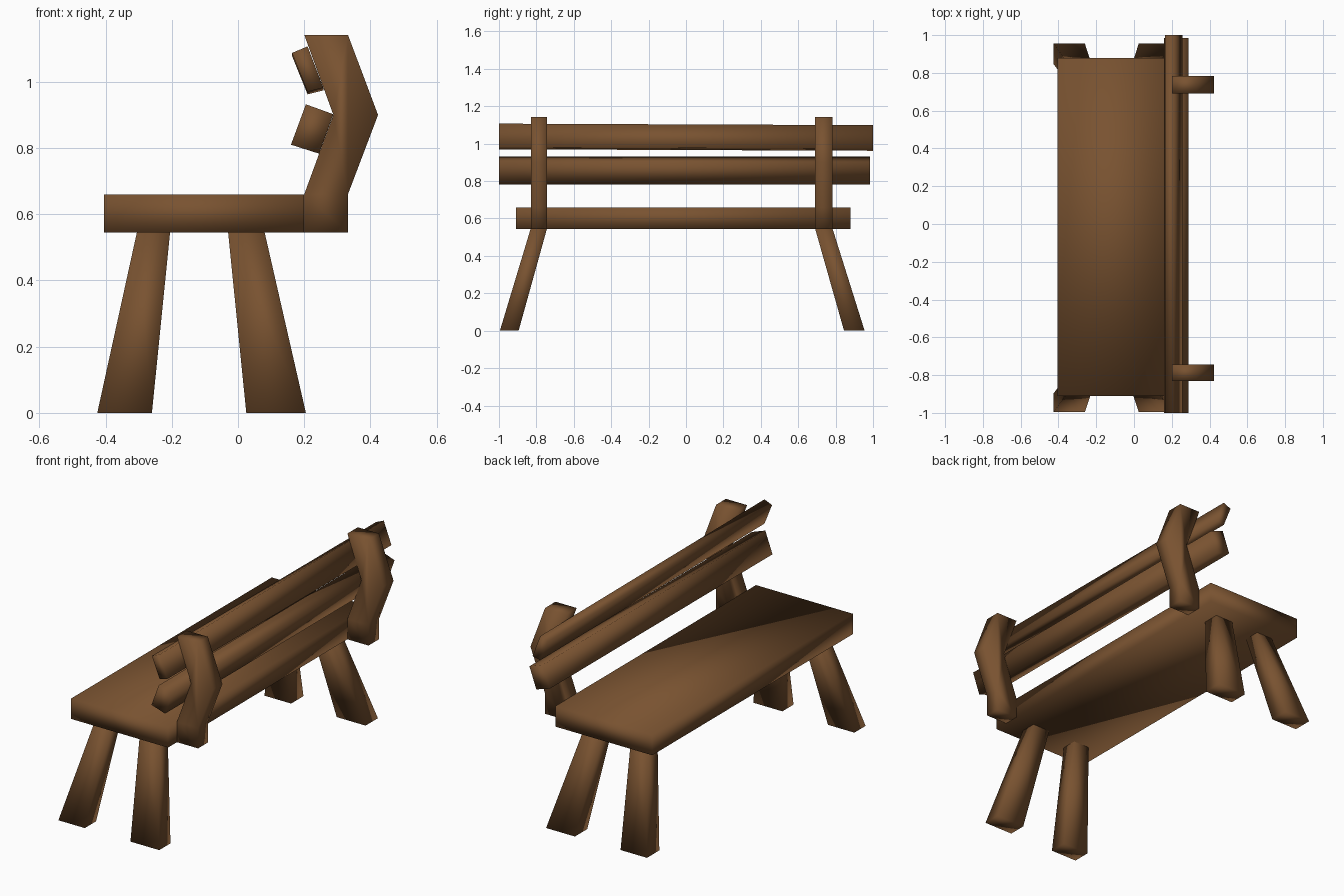
import bpy, bmesh

if "Cube" in bpy.data.objects:
    bpy.data.objects.remove(bpy.data.objects["Cube"])

wood = bpy.data.materials.new("brown_wood")
wood.diffuse_color = (0.19, 0.085, 0.03, 1)
wood.use_nodes = True
wood.node_tree.nodes["Principled BSDF"].inputs["Base Color"].default_value = wood.diffuse_color


def loft(name, start, end):
    """Solid between two matching outlines of 3D points, softly shaded."""
    bm = bmesh.new()
    a = [bm.verts.new(p) for p in start]
    b = [bm.verts.new(p) for p in end]
    n = len(a)
    bm.faces.new(a)
    bm.faces.new(b[::-1])
    for i in range(n):
        j = (i + 1) % n
        bm.faces.new((a[j], a[i], b[i], b[j]))
    bmesh.ops.recalc_face_normals(bm, faces=bm.faces)
    for f in bm.faces:
        f.smooth = True
    me = bpy.data.meshes.new(name)
    bm.to_mesh(me)
    bm.free()
    me.materials.append(wood)
    ob = bpy.data.objects.new(name, me)
    bpy.context.collection.objects.link(ob)
    return ob


def beam(name, profile, y0, y1, drop=0.0):
    """XZ profile extruded along y; drop lowers the far end a little."""
    return loft(name, [(x, y0, z) for x, z in profile],
                [(x, y1, z - drop) for x, z in profile])


def rect(x0, x1, y0, y1, z):
    return [(x0, y0, z), (x1, y0, z), (x1, y1, z), (x0, y1, z)]


# seat plank
beam("seat", [(-0.405, 0.545), (0.2, 0.545), (0.2, 0.66), (-0.405, 0.66)], -0.91, 0.88)

# bent back posts
post = [(0.2, 0.545), (0.332, 0.545), (0.332, 0.66), (0.423, 0.9),
        (0.332, 1.142), (0.2, 1.142), (0.288, 0.9), (0.2, 0.66)]
beam("left_back_post", post, -0.83, -0.743)
beam("right_back_post", post, 0.69, 0.783)

# tilted backrest slats
beam("lower_slat", [(0.16, 0.81), (0.245, 0.783), (0.288, 0.902), (0.205, 0.932)], -1.0, 0.985)
beam("upper_slat", [(0.163, 1.087), (0.21, 0.97), (0.258, 0.982), (0.21, 1.107)], -1.0, 1.0, 0.008)

# splayed, tapered legs: (bottom x range, top x range) and (bottom y range, top y range)
for row, bx, tx in (("front", (-0.425, -0.26), (-0.305, -0.205)),
                    ("back", (0.025, 0.205), (-0.03, 0.08))):
    for side, by, ty in (("left", (-0.995, -0.895), (-0.83, -0.743)),
                         ("right", (0.845, 0.955), (0.69, 0.783))):
        loft(f"{row}_{side}_leg", rect(*bx, *by, 0), rect(*tx, *ty, 0.547))
